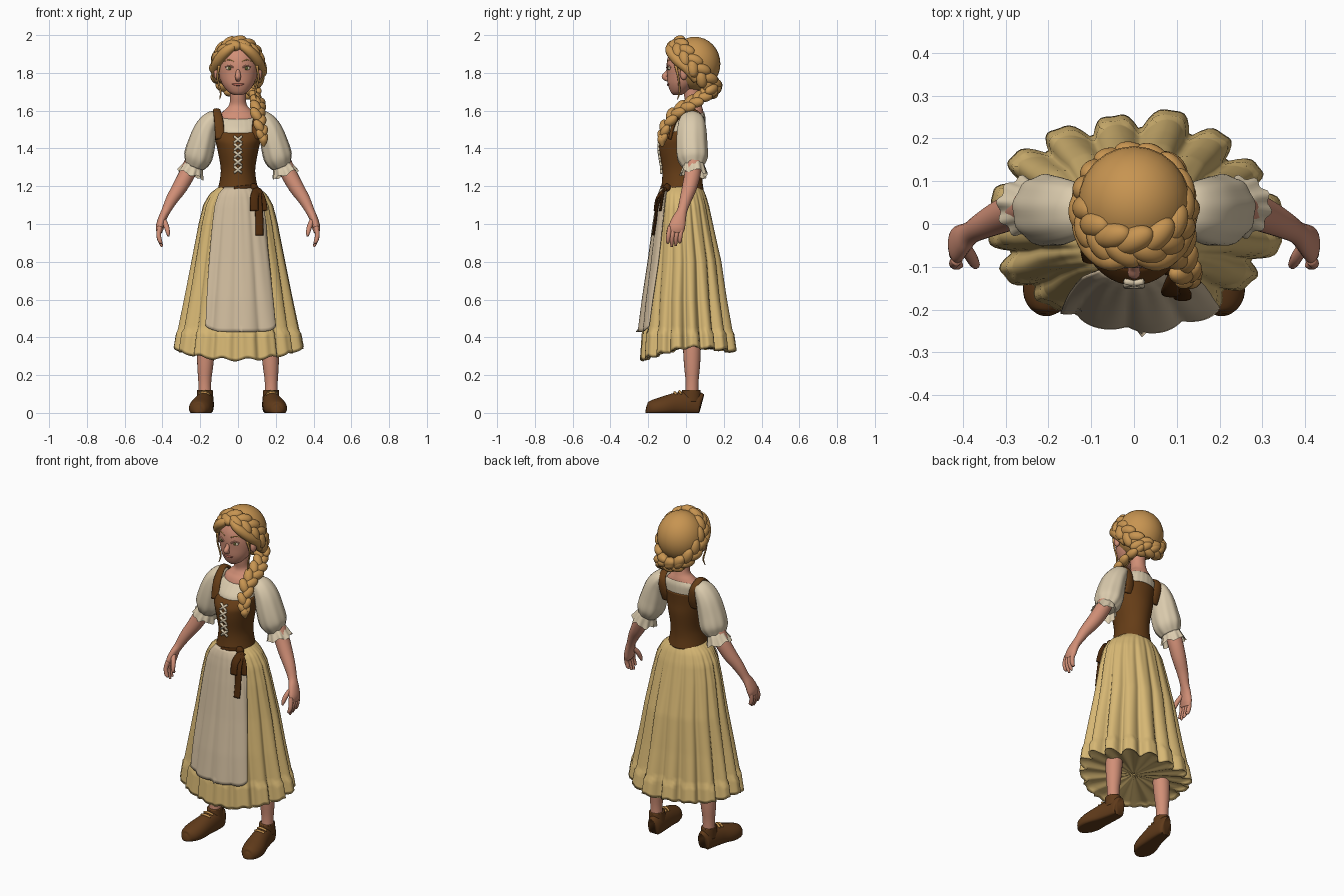
import bpy, bmesh, math
from math import sin, cos, pi, radians
from mathutils import Vector, Matrix

if "Cube" in bpy.data.objects:
    bpy.data.objects.remove(bpy.data.objects["Cube"], do_unlink=True)
X, Y, Z = Vector((1, 0, 0)), Vector((0, 1, 0)), Vector((0, 0, 1))
SIDES = ((1, "left"), (-1, "right"))


def material(name, r, g, b):
    col = [(c / 255) ** 2.2 for c in (r, g, b)] + [1]
    m = bpy.data.materials.new(name)
    m.use_nodes = True
    m.diffuse_color = col
    bsdf = m.node_tree.nodes["Principled BSDF"]
    bsdf.inputs["Base Color"].default_value = col
    bsdf.inputs["Roughness"].default_value = 0.8
    return m


skin = material("skin", 208, 142, 118)
hair = material("golden hair", 198, 147, 82)
straw = material("straw dress", 215, 183, 116)
linen = material("apron linen", 206, 186, 156)
cream = material("cream blouse", 218, 202, 172)
brown = material("bodice brown", 101, 63, 29)
dark = material("dark ribbon", 78, 46, 20)
leather = material("shoe leather", 96, 61, 32)
green = material("eye green", 92, 88, 50)
rose = material("lip rose", 172, 98, 84)


def finish(name, bm, mat):
    bmesh.ops.recalc_face_normals(bm, faces=bm.faces)
    for f in bm.faces:
        f.smooth = True
    me = bpy.data.meshes.new(name)
    bm.to_mesh(me)
    bm.free()
    me.materials.append(mat)
    ob = bpy.data.objects.new(name, me)
    bpy.context.collection.objects.link(ob)
    return ob


def grid(name, rings, mat, closed=True, cap=False):
    """Skin a list of point rows."""
    bm = bmesh.new()
    rows = [[bm.verts.new(p) for p in r] for r in rings]
    n = len(rows[0])
    for a, b in zip(rows, rows[1:]):
        for k in range(n if closed else n - 1):
            j = (k + 1) % n
            bm.faces.new((a[k], a[j], b[j], b[k]))
    if cap:
        bm.faces.new(rows[0])
        bm.faces.new(rows[-1])
    return finish(name, bm, mat)


def smooth(pts, steps):
    """Catmull-Rom through points of x, y, z, rx, ry."""
    P = [tuple(p) + (p[3],) if len(p) == 4 else tuple(p) for p in pts]
    P = [P[0]] + P + [P[-1]]
    out = []
    for a, b, c, d in zip(P, P[1:], P[2:], P[3:]):
        for i in range(steps):
            t = i / steps
            out.append([0.5 * (2 * q + (r - p) * t + (2 * p - 5 * q + 4 * r - s) * t * t
                               + (3 * q - p - 3 * r + s) * t ** 3) for p, q, r, s in zip(a, b, c, d)])
    return out + [list(P[-1])]


def loft(name, pts, mat, n=24, steps=5, ref=Y, flat=False, wave=None, cap=True, floor=False):
    S = smooth(pts, steps)
    rings = []
    for i, (x, y, z, rx, ry) in enumerate(S):
        t = Z if flat else (Vector(S[min(i + 1, len(S) - 1)][:3]) - Vector(S[max(i - 1, 0)][:3])).normalized()
        u = ref.cross(t).normalized()
        v = t.cross(u)
        ring = []
        for k in range(n):
            a = 2 * pi * k / n
            w, dz = wave(a, i / (len(S) - 1)) if wave else (1, 0)
            p = Vector((x, y, z + dz)) + u * rx * w * cos(a) + v * ry * w * sin(a)
            if floor:
                p.z = max(p.z, 0)
            ring.append(p)
        rings.append(ring)
    return grid(name, rings, mat, cap=cap)


def ball(name, c, r, mat):
    bm = bmesh.new()
    bmesh.ops.create_uvsphere(bm, u_segments=24, v_segments=16, radius=1,
                              matrix=Matrix.Translation(c) @ Matrix.Diagonal((*r, 1)))
    return finish(name, bm, mat)


def braid(name, pts, n, centre):
    """Overlapping tilted lobes that alternate along a path."""
    S = smooth(pts, 12)
    bm = bmesh.new()
    for i in range(n):
        k = min(int(i * (len(S) - 1) / (n - 1)), len(S) - 2)
        p, w, sg = Vector(S[k][:3]), S[k][3], 1 if i % 2 else -1
        t = (Vector(S[k + 1][:3]) - p).normalized()
        side = t.cross(p - Vector(centre)).normalized()
        nrm = side.cross(t)
        along = (t * 0.85 - side * sg * 0.5).normalized()
        M = Matrix((along * w * 1.15, nrm.cross(along) * w * 0.7, nrm * w * 0.68)).transposed().to_4x4()
        bmesh.ops.create_icosphere(bm, subdivisions=3, radius=1,
                                   matrix=Matrix.Translation(p + side * sg * w * 0.4) @ M)
    return finish(name, bm, hair)


def prof(table, z):
    """Interpolate a table of (z, cy, rx, ry) sorted from low to high."""
    z = min(max(z, table[0][0]), table[-1][0])
    for a, b in zip(table, table[1:]):
        if z <= b[0]:
            f = (z - a[0]) / (b[0] - a[0])
            return [p + (q - p) * f for p, q in zip(a[1:], b[1:])]


# Skirt with rounded folds that deepen downward, a gathered flounce and a lining
SKIRT = [(0.27, .01, .335, .238), (.45, .004, .305, .22), (.6, 0, .278, .203), (.8, 0, .243, .18),
         (1.0, -.01, .207, .15), (1.1, -.014, .183, .134), (1.16, -.018, .15, .12), (1.2, -.02, .098, .102)]
LOBE = radians(76)


def skirt_pt(a, z, off=0):
    cy, rx, ry = prof(SKIRT, z)
    f = max(0, min(1, (1.2 - z) / 0.8)) ** 0.8
    depth = .2 - .13 * max(0, -sin(a)) ** 1.5
    w = 1 + f * (depth * (abs(cos(8 * (a - LOBE))) ** .8 - .68) + .02 * sin(5 * a + 2)
                 + .05 * max(0, cos(a - LOBE)) ** 60)
    w += .012 * sin(32 * a) * min(1, f * 6) * (1 - f)
    if z < 0.43:
        off += .008 + .004 * sin(32 * a)
    return Vector(((rx * w + off) * cos(a), cy + (ry * w + off) * sin(a), z))


def hem(a):
    return .325 - .045 * max(0, -sin(a)) + .02 * cos(a) ** 2 + .008 * cos(16 * (a - LOBE))


N = 192
ANGLES = [2 * pi * k / N for k in range(N)]
rings = [[skirt_pt(a, 1.2 + (hem(a) - 1.2) * i / 50) for a in ANGLES] for i in range(51)]
for q in (.96, .85, .5, .02):
    rings.append([Vector((p.x * q, p.y * q, p.z * q + .335 * (1 - q) + .012)) for p in rings[50]])
grid("skirt", rings, straw)


# Apron laid over the skirt front
def apron_pt(u, v):
    a = radians(-87 + v * (43 - 9 * u))
    return skirt_pt(a, 1.195 + (.43 - 1.195) * u + .03 * u * v ** 6, .01 + .022 * u)


apron = grid("apron", [[apron_pt(i / 40, k / 20 - 1) for k in range(41)] for i in range(41)], linen, False)
mod = apron.modifiers.new("thickness", "SOLIDIFY")
mod.thickness = 0.006

# Bodice, blouse and skin of the chest and neck
BODICE = [(1.18, -.02, .108, .113), (1.24, -.02, .095, .106), (1.3, -.02, .092, .108), (1.39, -.022, .108, .12),
          (1.45, -.02, .121, .119), (1.51, -.002, .124, .106)]
loft("bodice", [(0, cy, z, rx, ry) for z, cy, rx, ry in BODICE], brown, 40, flat=True,
     wave=lambda a, s: (1, (.02 * sin(a) - .01) * max(0, s - .7) / .3))
loft("blouse_yoke", [(0, -.005, 1.45, .11, .1), (0, 0, 1.5, .119, .1), (0, .02, 1.55, .116, .082),
                     (0, .026, 1.572, .095, .07)], cream, 72, flat=True,
     wave=lambda a, s: (1 + .018 * s * sin(24 * a), .018 * s * sin(a)))
loft("neck", [(0, .02, 1.5, .1, .08), (0, .03, 1.57, .1, .066), (0, .038, 1.6, .075, .053),
              (0, .04, 1.63, .047, .043), (0, .032, 1.68, .042, .042), (0, .03, 1.76, .045, .045)], skin, flat=True)
for z in (1.27, 1.31, 1.35, 1.39, 1.43):
    for s, side in SIDES:
        y0, y1 = [prof(BODICE, q)[0] - prof(BODICE, q)[2] - .003 for q in (z, z + .035)]
        loft("bodice_lace_" + side, [(-s * .021, y0, z, .007), (s * .021, y1, z + .035, .007)], cream, 8, 2)

# Head and face
HEAD = [(1.683, -.045, .022, .022), (1.7, -.037, .052, .045), (1.74, -.018, .083, .078), (1.79, 0, .101, .1),
        (1.84, .01, .107, .113), (1.89, .016, .104, .11), (1.94, .02, .08, .085), (1.965, .02, .04, .04)]
loft("head", [(0, cy, z, rx, ry) for z, cy, rx, ry in HEAD], skin, 32, flat=True)


def face_pt(x, z, off=0):
    cy, rx, ry = prof(HEAD, z)
    return Vector((x, cy - ry * math.sqrt(1 - (x / rx) ** 2) - off, z))


loft("nose", [(0, -.093, 1.815, .01), (0, -.101, 1.797, .013), (0, -.114, 1.78, .015), (0, -.1, 1.768, .013),
              (0, -.085, 1.76, .01)], skin, 16)
loft("lips", [(*face_pt(x, 1.737 + 6 * x * x, -.001), r) for x, r in
              ((-.03, .003), (-.012, .006), (.012, .006), (.03, .003))], rose, 10, ref=Z)
for s, side in SIDES:
    ball(side + "_eye", face_pt(s * .045, 1.825, -.005), (.018, .009, .011), cream)
    ball(side + "_iris", face_pt(s * .044, 1.825, .002), (.0095, .004, .0095), green)
    loft(side + "_eyelid", [(*face_pt(s * x, z, .002), .004) for x, z in
                            ((.024, 1.828), (.045, 1.839), (.066, 1.829))], skin, 8)
    loft(side + "_eyebrow", [(*face_pt(s * x, z, -.001), .004) for x, z in
                             ((.02, 1.86), (.048, 1.87), (.074, 1.859))], hair, 8)
    ball(side + "_ear", (s * .112, -.012, 1.795), (.016, .02, .032), skin)
    # Swept fringe and loose strands
    loft(side + "_fringe", [(s * .004, -.075, 1.95, .016), (s * .055, -.084, 1.92, .026), (s * .1, -.048, 1.87, .028),
                            (s * .12, .008, 1.82, .026), (s * .105, .055, 1.76, .02)], hair, 16)
    loft(side + "_loose_strand", [(s * .1, -.055, 1.84, .008), (s * .108, -.04, 1.77, .005),
                                  (s * .092, -.035, 1.7, .005), (s * .097, -.045, 1.66, .002)], hair, 8)

# Hair cap, crown braid and hanging braid
ball("hair_cap", (0, .047, 1.848), (.132, .135, .143), hair)
crown = [(.12 * cos(a), .048 - .1 * sin(a), 1.836 + .121 * sin(a), .044) for a in
         [2 * pi * i / 12 for i in range(13)]]
braid("crown_braid", crown, 29, (0, .05, 1.8))
braid("nape_braid", [(-.1, .1, 1.77, .03), (-.06, .145, 1.72, .034), (.02, .155, 1.7, .036),
                     (.09, .125, 1.7, .038)], 10, (0, .03, 1.8))
braid("hanging_braid", [(.07, .12, 1.7, .036), (.1, .07, 1.665, .038), (.106, .01, 1.63, .04),
                        (.105, -.06, 1.585, .039), (.122, -.112, 1.51, .034), (.132, -.126, 1.45, .027)],
      15, (0, .04, 1.5))
loft("braid_tuft", [(.131, -.125, 1.47, .016), (.134, -.128, 1.445, .024), (.136, -.125, 1.41, .006)], hair, 12)

for s, side in SIDES:
    # Shoulder straps, puffed sleeves and frilled cuffs
    loft(side + "_strap", [(s * .095, -.085, 1.45, .009, .026), (s * .102, -.056, 1.545, .01, .024),
                           (s * .113, .02, 1.604, .009, .02), (s * .108, .076, 1.57, .01, .023),
                           (s * .096, .078, 1.5, .01, .026), (s * .09, .06, 1.44, .008, .026)], brown, 12, ref=X)
    loft(side + "_sleeve", [(s * .1, .035, 1.565, .032, .045), (s * .138, .032, 1.55, .048, .066),
                            (s * .17, .03, 1.5, .062, .077), (s * .194, .03, 1.42, .073, .082),
                            (s * .213, .034, 1.35, .074, .08), (s * .23, .038, 1.305, .052, .056)], cream, 48,
         wave=lambda a, t: (1 + .035 * sin(9 * a) * t, 0))
    loft(side + "_cuff", [(s * .23, .037, 1.318, .05, .053), (s * .24, .04, 1.295, .057, .06),
                          (s * .252, .04, 1.262, .07, .07)], cream, 60, cap=False,
         wave=lambda a, t: (1 + .08 * t * sin(10 * a), .008 * t * sin(5 * a)))
    # Arm, hand, fingers and thumb
    loft(side + "_arm", [(s * .21, .04, 1.4, .04), (s * .257, .038, 1.29, .043), (s * .305, .02, 1.2, .04),
                         (s * .35, -.002, 1.13, .032), (s * .381, -.02, 1.07, .024, .027),
                         (s * .4, -.035, 1.03, .022, .036), (s * .413, -.048, .985, .022, .043),
                         (s * .416, -.053, .955, .015, .037)], skin, 20)
    for k, tip in enumerate((.9, .88, .885, .905)):
        y = -.084 + k * .021
        loft(side + "_finger", [(s * .413, y, .985, .013), (s * .42, y - .008, .945, .0125),
                                (s * .413, y - .012, .91, .011), (s * .402, y - .012, tip, .006)], skin, 10, 4)
    loft(side + "_thumb", [(s * .397, -.05, 1.025, .014), (s * .38, -.078, .99, .014),
                           (s * .371, -.094, .955, .011), (s * .368, -.098, .935, .005)], skin, 10, 4)
    # Leg, shoe and laces
    loft(side + "_leg", [(s * .13, .02, .8, .07), (s * .165, .03, .4, .05), (s * .173, .032, .26, .043),
                         (s * .176, .032, .16, .034), (s * .175, .03, .07, .036)], skin, 20)
    loft(side + "_shoe", [(s * .168, .08, .04, .024, .056), (s * .168, .068, .042, .038, .068),
                          (s * .172, .02, .044, .045, .072), (s * .182, -.05, .041, .053, .066),
                          (s * .196, -.12, .029, .061, .057), (s * .204, -.17, .021, .055, .049),
                          (s * .207, -.2, .017, .036, .038), (s * .208, -.212, .018, .014, .02)],
         leather, 24, ref=Z, floor=True)
    loft(side + "_shoe_collar", [(s * .172, .028, .06, .043, .05), (s * .174, .028, .1, .042, .05),
                                 (s * .175, .028, .122, .041, .048)], leather, 24, flat=True)
    for y, z in ((-.035, .114), (-.06, .108)):
        loft(side + "_shoe_lace", [(s * .18 - .03, y + .01, z - .012, .006), (s * .18, y, z, .007),
                                   (s * .18 + .03, y + .01, z - .012, .006)], hair, 8, ref=Z)


# Ribbon bow and tails hanging at the waist
def ribbon(name, path, width):
    pts = []
    for x, z in path:
        rx = prof(SKIRT, z)[1]
        p = skirt_pt(-math.acos(min(.95, x / rx)), z, .026)
        pts.append((*p, width, .007))
    loft(name, pts, dark, 12)


ribbon("ribbon_tail_long", [(.085, 1.18), (.095, 1.1), (.1, 1.02), (.1, .94)], .021)
ribbon("ribbon_tail_short", [(.085, 1.18), (.112, 1.13), (.123, 1.07)], .02)
ribbon("ribbon_loop", [(.085, 1.19), (.074, 1.14), (.076, 1.07)], .022)
ball("ribbon_knot", (.082, -.1, 1.19), (.026, .02, .024), dark)
loft("ribbon_band", [(-.02, -.131, 1.185, .006, .013), (.035, -.127, 1.192, .006, .013),
                     (.082, -.1, 1.195, .006, .013)], dark, 12, ref=Z)
